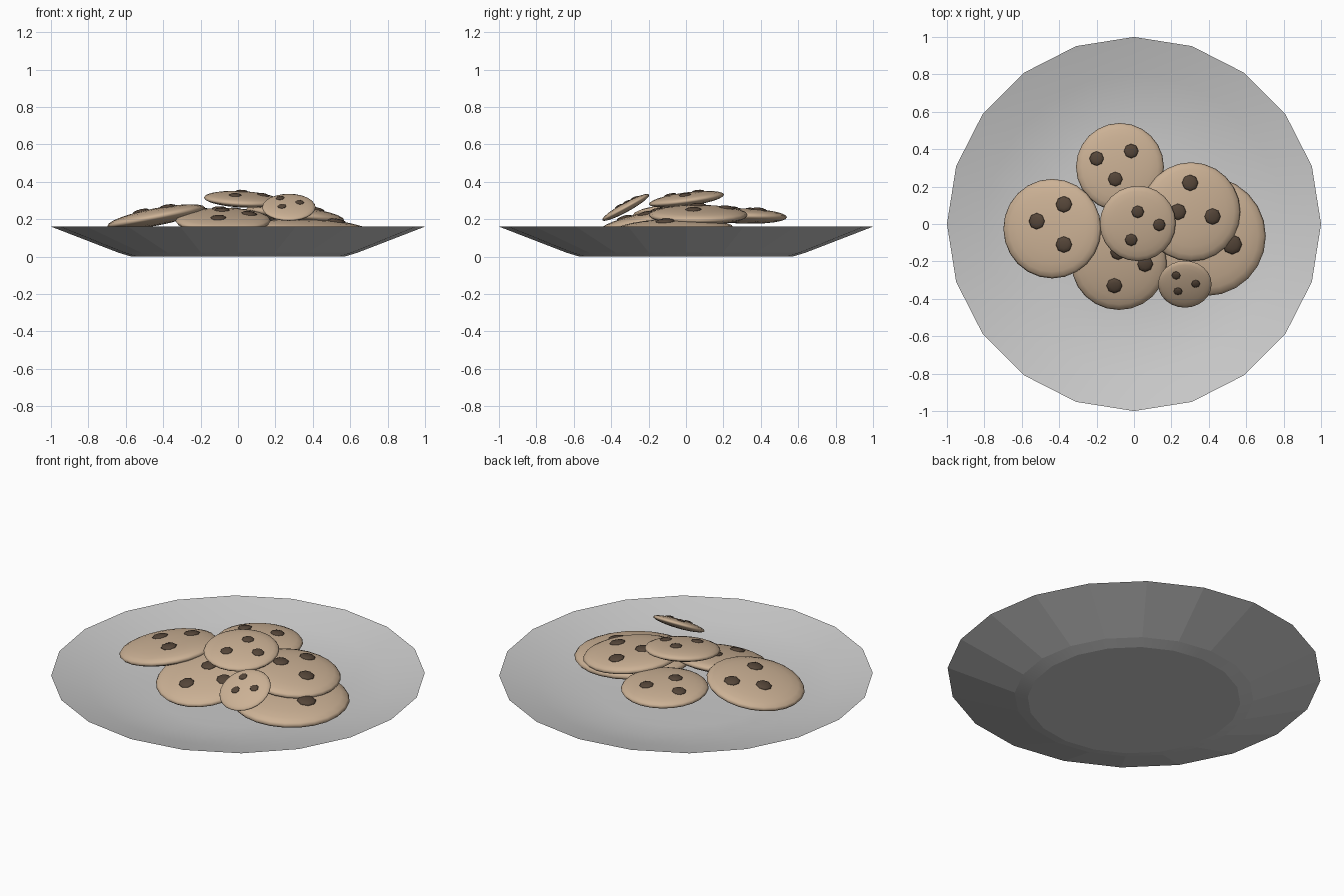
import bpy, bmesh, math
from mathutils import Vector, Matrix

if "Cube" in bpy.data.objects:
    bpy.data.objects.remove(bpy.data.objects["Cube"])

THICK = 0.175   # half thickness of a cookie relative to its radius


def material(name, rgb):
    m = bpy.data.materials.new(name)
    m.diffuse_color = (*rgb, 1)
    m.use_nodes = True
    m.node_tree.nodes["Principled BSDF"].inputs["Base Color"].default_value = m.diffuse_color
    return m


def finish(bm, name, mat=None):
    me = bpy.data.meshes.new(name)
    bm.to_mesh(me)
    bm.free()
    ob = bpy.data.objects.new(name, me)
    bpy.context.collection.objects.link(ob)
    if mat:
        me.materials.append(mat)
    return ob


dough = material("dough", (0.60, 0.44, 0.30))
chocolate = material("chocolate", (0.09, 0.06, 0.04))


# Plate: 20-sided lathe, faceted outer wall and smooth dished inside
def build_plate(sides=20):
    profile = [(0.57, 0.0), (0.64, 0.021), (1.0, 0.16),
               (0.80, 0.105), (0.62, 0.07), (0.45, 0.06)]
    bm = bmesh.new()
    rings = []
    for r, z in profile:
        rings.append([bm.verts.new((r * math.cos(2 * math.pi * i / sides),
                                    r * math.sin(2 * math.pi * i / sides), z))
                      for i in range(sides)])
    for k in range(len(rings) - 1):
        a, b = rings[k], rings[k + 1]
        for i in range(sides):
            j = (i + 1) % sides
            f = bm.faces.new((a[i], a[j], b[j], b[i]))
            f.smooth = k != 1
    bm.faces.new(list(reversed(rings[0])))
    bm.faces.new(rings[-1]).smooth = True
    for v in rings[2]:
        for e in v.link_edges:
            if all(w in rings[2] for w in e.verts):
                e.smooth = False
    for v in rings[0]:
        for e in v.link_edges:
            if all(w in rings[0] for w in e.verts):
                e.smooth = False
    bmesh.ops.recalc_face_normals(bm, faces=bm.faces)
    return finish(bm, "plate")


# Flattened sphere used for both cookies and chips
def blob(name, matrix, segments, rings, mat, smooth):
    bm = bmesh.new()
    bmesh.ops.create_uvsphere(bm, u_segments=segments, v_segments=rings, radius=1)
    bm.transform(matrix)
    for f in bm.faces:
        f.smooth = smooth
    return finish(bm, name, mat)


# Cookie with a tilt (rise along x and y) and chips dropped onto its top at x, y
def cookie(name, centre, radius, slope, chips):
    normal = Vector((-slope[0], -slope[1], 1)).normalized()
    rot = Vector((0, 0, 1)).rotation_difference(normal).to_matrix().to_4x4()
    m = (Matrix.Translation(centre) @ rot
         @ Matrix.Diagonal((radius, radius, radius * THICK, 1)))
    blob(name, m, 24, 12, dough, True)
    inv = m.inverted()
    for n, (x, y) in enumerate(chips):
        o = inv @ Vector((x, y, 2))
        d = inv.to_3x3() @ Vector((0, 0, -1))
        a, b, c = d.dot(d), o.dot(d), o.dot(o) - 1
        t = (-b - math.sqrt(max(b * b - a * c, 0))) / a
        p = o + d * t
        up = (inv.to_3x3().transposed() @ p).normalized()
        turn = Vector((0, 0, 1)).rotation_difference(up).to_matrix().to_4x4()
        cm = (Matrix.Translation(m @ p) @ turn
              @ Matrix.Diagonal((radius * 0.165, radius * 0.165, radius * 0.045, 1)))
        blob(f"{name}_chip_{n + 1}", cm, 8, 6, chocolate, True)


build_plate()

# Pile of cookies
cookie("left_cookie", (-0.437, -0.025, 0.212), 0.266, (0.19, 0.0),
       [(-0.375, 0.105), (-0.52, 0.015), (-0.375, -0.11)])
cookie("back_cookie", (-0.075, 0.305, 0.217), 0.235, (0.0, -0.03),
       [(-0.2, 0.35), (-0.015, 0.39), (-0.1, 0.24)])
cookie("lower_right_cookie", (0.385, -0.065, 0.145), 0.32, (-0.04, 0.03),
       [(0.525, -0.11), (0.385, 0.12), (0.30, -0.065)])
cookie("upper_right_cookie", (0.305, 0.065, 0.222), 0.265, (-0.11, 0.0),
       [(0.3, 0.22), (0.42, 0.04), (0.235, 0.065)])
cookie("front_cookie", (-0.08, -0.21, 0.192), 0.255, (0.0, 0.21),
       [(-0.105, -0.33), (0.06, -0.215), (-0.085, -0.15)])
cookie("top_cookie", (0.02, 0.003, 0.306), 0.203, (-0.05, 0.13),
       [(0.02, 0.065), (0.135, -0.005), (-0.015, -0.085)])
cookie("small_cookie", (0.272, -0.322, 0.263), 0.143, (0.0, 0.55),
       [(0.225, -0.275), (0.33, -0.32), (0.235, -0.36)])
